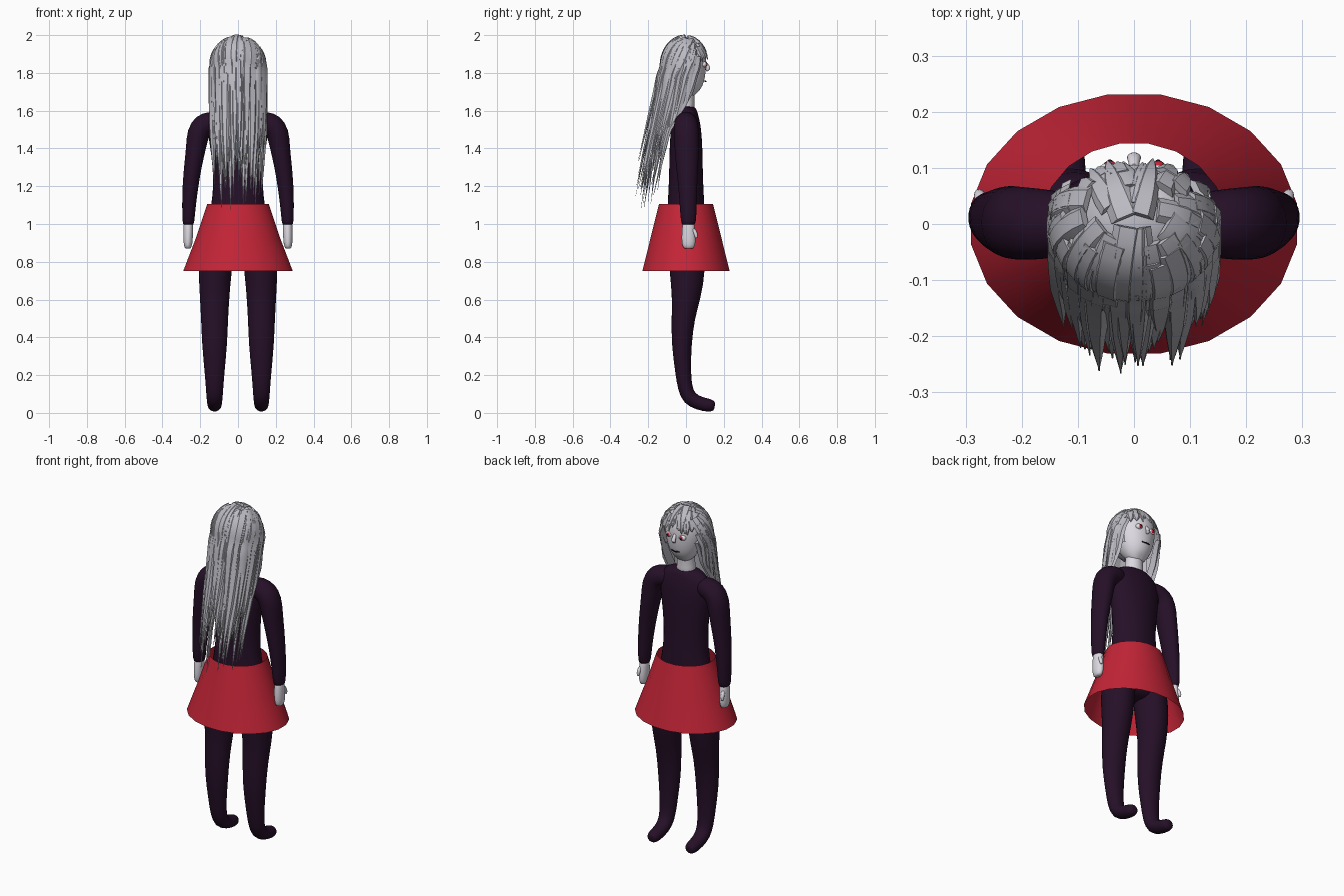
import bpy, bmesh, math, random
from mathutils import Vector

if "Cube" in bpy.data.objects:
    bpy.data.objects.remove(bpy.data.objects["Cube"])

random.seed(4)


def material(name, rgb):
    m = bpy.data.materials.new(name)
    m.diffuse_color = (*rgb, 1)
    m.use_nodes = True
    m.node_tree.nodes["Principled BSDF"].inputs["Base Color"].default_value = m.diffuse_color
    return m


SKIN = material("pale skin", (0.72, 0.69, 0.75))
HAIR = material("silver hair", (0.50, 0.49, 0.54))
DARK = material("dark plum cloth", (0.019, 0.005, 0.021))
RED = material("red cloth", (0.55, 0.018, 0.038))
WHITE = material("eye white", (0.8, 0.8, 0.8))


def finish(bm, name, mat, angle=50, subsurf=0):
    bmesh.ops.recalc_face_normals(bm, faces=bm.faces)
    me = bpy.data.meshes.new(name)
    bm.to_mesh(me)
    bm.free()
    me.materials.append(mat)
    ob = bpy.data.objects.new(name, me)
    bpy.context.collection.objects.link(ob)
    bpy.ops.object.select_all(action='DESELECT')
    ob.select_set(True)
    bpy.context.view_layer.objects.active = ob
    bpy.ops.object.shade_smooth_by_angle(angle=math.radians(angle))
    if subsurf:
        s = ob.modifiers.new("Smooth", 'SUBSURF')
        s.levels = s.render_levels = subsurf
    return ob


def bridge(bm, rings):
    n = len(rings[0])
    for a, b in zip(rings, rings[1:]):
        for i in range(n):
            j = (i + 1) % n
            bm.faces.new((a[i], a[j], b[j], b[i]))


def tube(name, sections, mat, ref=(1, 0, 0), n=16, side=1, subsurf=1):
    """Loft ellipses (x, y, z, half width along ref, half width across)."""
    bm = bmesh.new()
    pts = [Vector((s[0] * side, s[1], s[2])) for s in sections]
    rings = []
    for i, s in enumerate(sections):
        t = (pts[min(i + 1, len(pts) - 1)] - pts[max(i - 1, 0)]).normalized()
        a = Vector(ref)
        a = (a - t * a.dot(t)).normalized()
        b = t.cross(a)
        rings.append([bm.verts.new(pts[i]
                      + a * s[3] * math.cos(2 * math.pi * (k + .5) / n)
                      + b * s[4] * math.sin(2 * math.pi * (k + .5) / n)) for k in range(n)])
    bridge(bm, rings)
    for r, p in ((rings[0], pts[0]), (rings[-1], pts[-1])):
        c = bm.verts.new(p)
        for k in range(n):
            bm.faces.new((r[k], r[(k + 1) % n], c))
    return finish(bm, name, mat, 70, subsurf)


def ball(name, loc, size, mat):
    bm = bmesh.new()
    bmesh.ops.create_uvsphere(bm, u_segments=12, v_segments=8, radius=1)
    for v in bm.verts:
        v.co = Vector(v.co[i] * size[i] + loc[i] for i in range(3))
    return finish(bm, name, mat)


# Skirt: open flared cone
bm = bmesh.new()
rings = []
for z, rx, ry in ((0.75, .294, .234), (0.93, .224, .189), (1.105, .165, .145)):
    rings.append([bm.verts.new((rx * math.sin((k + .5) * math.pi / 10),
                                ry * math.cos((k + .5) * math.pi / 10), z)) for k in range(20)])
bridge(bm, rings)
finish(bm, "skirt", RED)

# Torso
tube("torso", [(0, 0, .83, .10, .06), (0, 0, .87, .165, .09), (0, 0, .97, .175, .105),
               (0, 0, 1.1, .142, .10), (0, 0, 1.22, .132, .092), (0, 0, 1.36, .142, .09),
               (0, 0, 1.48, .165, .086), (0, 0, 1.56, .165, .072), (0, 0, 1.605, .125, .058),
               (0, 0, 1.622, .075, .05), (0, 0, 1.622, .04, .04)], DARK)

# Limbs, mirrored left and right
for side, label in ((1, "right"), (-1, "left")):
    tube(label + "_leg", [(.1, .0, .98, .05, .06), (.105, .0, .94, .095, .10),
                          (.122, .008, .75, .09, .098), (.124, .003, .62, .08, .078),
                          (.124, -.016, .5, .073, .062), (.124, -.024, .36, .068, .054),
                          (.124, -.016, .22, .054, .042), (.124, -.006, .13, .047, .04),
                          (.124, .018, .075, .043, .042), (.124, .07, .05, .04, .037),
                          (.124, .12, .04, .038, .036), (.124, .145, .036, .031, .029),
                          (.124, .152, .035, .016, .016)], DARK, side=side)
    tube(label + "_arm", [(.08, 0, 1.54, .045, .05), (.14, 0, 1.54, .062, .06),
                          (.185, 0, 1.525, .066, .066), (.213, .002, 1.48, .067, .062),
                          (.223, .004, 1.4, .066, .053), (.24, .006, 1.3, .059, .047),
                          (.252, .009, 1.2, .051, .043), (.26, .012, 1.1, .046, .037),
                          (.263, .013, 1.0, .041, .032), (.263, .013, .995, .03, .024)],
         DARK, ref=(0, 1, 0), side=side)
    tube(label + "_hand", [(.263, .013, 1.02, .03, .024), (.263, .013, .98, .034, .026),
                           (.264, .014, .93, .039, .026), (.265, .014, .885, .036, .023),
                           (.265, .014, .869, .024, .014)], SKIN, ref=(0, 1, 0), side=side)
    tube(label + "_thumb", [(.27, .035, .975, .012, .012), (.276, .053, .95, .012, .012),
                            (.276, .055, .925, .008, .008)], SKIN, ref=(0, 1, 0), side=side, n=8)
    ball(label + "_eye", (.043 * side, .094, 1.845), (.022, .016, .016), WHITE)
    ball(label + "_iris", (.043 * side, .104, 1.845), (.012, .009, .012), RED)
    ball(label + "_pupil", (.043 * side, .111, 1.845), (.005, .004, .005), DARK)

# Head, neck and face
tube("neck", [(0, -.002, 1.59, .062, .05), (0, -.002, 1.64, .052, .047),
              (0, .0, 1.69, .05, .045), (0, .01, 1.76, .05, .045)], SKIN)
tube("head", [(0, .045, 1.682, .022, .022), (0, .035, 1.692, .05, .05), (0, .02, 1.73, .083, .08),
              (0, .008, 1.79, .106, .099), (0, .002, 1.85, .117, .108), (0, 0, 1.91, .113, .106),
              (0, 0, 1.955, .083, .08), (0, 0, 1.975, .04, .04)], SKIN, n=20)
tube("nose", [(0, .095, 1.865, .008, .006), (0, .112, 1.84, .011, .011),
              (0, .122, 1.822, .016, .013), (0, .108, 1.81, .009, .006)], SKIN, n=8)
tube("mouth", [(-.025, .099, 1.757, .003, .003), (0, .105, 1.755, .004, .004),
               (.025, .099, 1.757, .003, .003)], DARK, ref=(0, 1, 0), n=6, subsurf=0)

# Hair: layered tapered locks that follow the skull, then fall down the back
CENTRE, SHELL = Vector((0, -.004, 1.835)), Vector((.14, .122, .152))
LIMIT = ((1.0, -.13), (1.3, -.125), (1.5, -.085), (1.6, -.03), (1.7, .025), (1.85, .07), (2.1, .2))


def front_limit(z):
    for (z0, y0), (z1, y1) in zip(LIMIT, LIMIT[1:]):
        if z <= z1:
            return y0 + (y1 - y0) * (z - z0) / (z1 - z0)
    return .2


def lock_path(p, end_z, drift, lift, fringe):
    pts, step = [p.copy()], .028
    while p.z > end_z and len(pts) < 60:
        free = p.z < 1.8
        fall = Vector((-p.x * (.35 if p.z < 1.5 else .05), -drift if free else -.35, -1))
        if fringe:
            fall = Vector((p.x * .5, .1, -1))
        q = p - CENTRE
        nrm = Vector(q[i] / SHELL[i] ** 2 for i in range(3)).normalized()
        if q.z > 0:
            fall -= nrm * fall.dot(nrm)
        p = p + fall.normalized() * step
        # stay outside the skull
        q = p - CENTRE
        d = math.sqrt(sum((q[i] / SHELL[i]) ** 2 for i in range(3)))
        if q.z > 0:
            p = CENTRE + q * (lift / d)
        elif not fringe:
            p.y = min(p.y, front_limit(p.z) - .01)
        pts.append(p.copy())
    return pts


def add_lock(bm, pts, width, thick):
    rings, n = [], len(pts)
    for i, p in enumerate(pts):
        f = i / (n - 1)
        t = (pts[min(i + 1, n - 1)] - pts[max(i - 1, 0)]).normalized()
        out = p - CENTRE
        if out.z < 0:
            out = Vector((out.x, out.y - .04, 0))
        s = t.cross(out).normalized()
        o = s.cross(t).normalized()
        w = width * max(.06, (1 - f ** 1.8))
        h = thick * max(.1, (1 - f ** 2))
        rings.append([bm.verts.new(p + s * a * w + o * b * h) for a, b in
                      ((1, -.5), (.55, .6), (-.55, .6), (-1, -.5))])
    bridge(bm, rings)
    bm.faces.new(rings[0])
    bm.faces.new(rings[-1])


bm = bmesh.new()
for elev, count in ((84, 5), (68, 11), (52, 16), (36, 20), (20, 24), (4, 26)):
    for k in range(count):
        az = 2 * math.pi * (k + random.uniform(.2, .8)) / count
        e = math.radians(elev + random.uniform(-5, 5))
        lift = 1.0 + .035 * random.random() + elev * .0003
        u = Vector((math.sin(az) * math.cos(e), math.cos(az) * math.cos(e), math.sin(e)))
        p = CENTRE + Vector(u[i] * SHELL[i] * lift for i in range(3))
        facing = u.y > 0 and abs(u.x) < .75 * math.cos(e) + .01
        if facing and elev < 30:
            continue
        if facing:
            end, fringe = random.uniform(1.885, 1.915), True
        else:
            end, fringe = random.uniform(1.1, 1.42), False
            if abs(u.x) > .8:
                end = random.uniform(1.2, 1.5)
        pts = lock_path(p, end, random.uniform(.1, .24), lift, fringe)
        if len(pts) > 2:
            add_lock(bm, pts, random.uniform(.022, .031), random.uniform(.009, .014))
finish(bm, "hair_locks", HAIR, 40)

# Hair cap: closes the gaps between locks, open over the face
bm = bmesh.new()
bmesh.ops.create_uvsphere(bm, u_segments=24, v_segments=16, radius=1)
for v in bm.verts:
    v.co = CENTRE + Vector(v.co[i] * SHELL[i] * .98 for i in range(3))
hidden = [f for f in bm.faces if f.calc_center_median().z < 1.905
          and f.calc_center_median().y > .045
          or f.calc_center_median().z < 1.75 and f.calc_center_median().y > -.02]
bmesh.ops.delete(bm, geom=hidden, context='FACES')
finish(bm, "hair_cap", HAIR)
